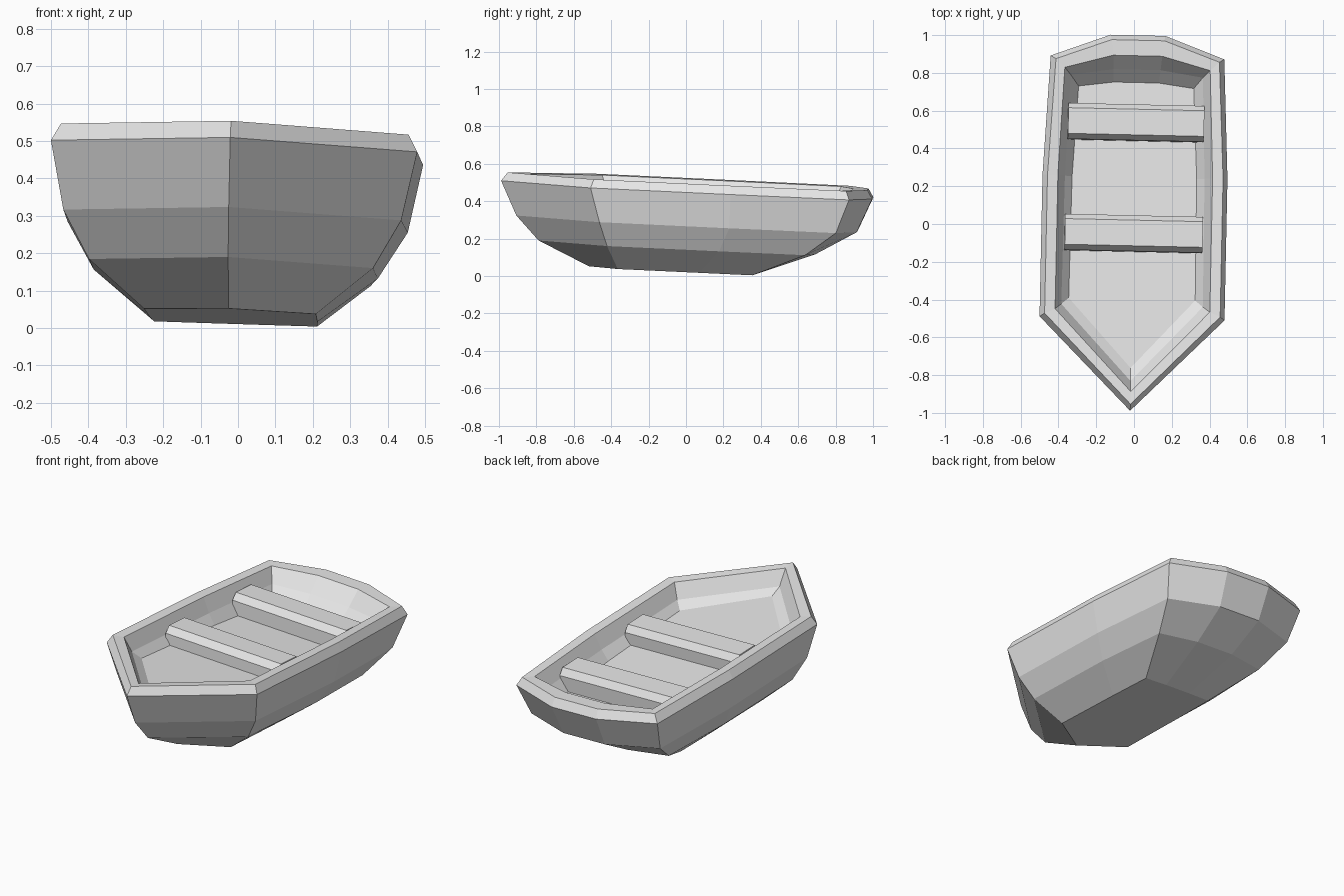
import bpy
import bmesh
from mathutils import Matrix, Euler

# Remove only the default cube
cube = bpy.data.objects.get("Cube")
if cube:
    bpy.data.objects.remove(cube, do_unlink=True)

# Single plain colour
grey = bpy.data.materials.new("pale_grey")
grey.use_nodes = True
colour = (0.8, 0.8, 0.8, 1.0)
grey.diffuse_color = colour
grey.node_tree.nodes["Principled BSDF"].inputs["Base Color"].default_value = colour

# The whole boat lists gently: pitch, roll and a slight yaw
LIST = Matrix.Translation((0, 0, 0.463)) @ Euler((-0.047, 0.032, -0.0225)).to_matrix().to_4x4()


def ring(height, bow, *side, slope=0.0):
    """Full symmetric outline from the bow point and one side's (x, y) points."""
    outline = [(0, bow)] + list(side) + [(-x, y) for x, y in reversed(side)]
    return [(x, y, height + slope * y) for x, y in outline]


def make_object(name, bm):
    """Turn a bmesh into a flat shaded object resting at the boat's list."""
    mesh = bpy.data.meshes.new(name)
    bm.transform(LIST)
    bm.to_mesh(mesh)
    bm.free()
    mesh.materials.append(grey)
    obj = bpy.data.objects.new(name, mesh)
    bpy.context.scene.collection.objects.link(obj)
    return obj


def loft(name, rings, cap_start=False, cap_end=False):
    """Skin a stack of outlines with quads, optionally closing the ends."""
    bm = bmesh.new()
    loops = [[bm.verts.new(p) for p in outline] for outline in rings]
    for lower, upper in zip(loops, loops[1:]):
        count = len(lower)
        for i in range(count):
            j = (i + 1) % count
            bm.faces.new((lower[i], lower[j], upper[j], upper[i]))
    if cap_start:
        bm.faces.new(list(reversed(loops[0])))
    if cap_end:
        bm.faces.new(loops[-1])
    return make_object(name, bm)


# Outlines: side points run front corner, midship, back corner, stern
keel = ring(-0.435, -0.5, (0.23, -0.34), (0.225, 0.1), (0.218, 0.38), (0.08, 0.385))
low_chine = ring(-0.31, -0.775, (0.38, -0.4), (0.38, 0.2), (0.35, 0.66), (0.12, 0.71))
high_chine = ring(-0.182, -0.9, (0.452, -0.445), (0.455, 0.25), (0.42, 0.82), (0.135, 0.925))
rim_edge = ring(0, -0.99, (0.49, -0.5), (0.49, 0.25), (0.46, 0.883), (0.145, 1))
rim_top = ring(0.046, -0.957, (0.465, -0.485), (0.465, 0.25), (0.433, 0.865), (0.14, 0.972))
rim_inner = ring(0.042, -0.89, (0.41, -0.46), (0.41, 0.25), (0.385, 0.82), (0.13, 0.89))
wall_middle = ring(-0.04, -0.83, (0.375, -0.43), (0.37, 0.25), (0.35, 0.785), (0.125, 0.82))
floor_edge = ring(-0.09, -0.76, (0.335, -0.395), (0.33, 0.25), (0.305, 0.73), (0.12, 0.755), slope=-0.03)

# Outer hull, bevelled rim, and inner lining with floor
loft("hull", [keel, low_chine, high_chine, rim_edge], cap_start=True)
loft("rim", [rim_edge, rim_top, rim_inner])
loft("lining_and_floor", [rim_inner, wall_middle, floor_edge], cap_end=True)


def bench(name, centre, half_length):
    """Plank seat with bevelled upper edges, extruded across the boat."""
    half, bevel, top, shoulder, base = 0.095, 0.027, 0.012, -0.025, -0.13
    front = [(-half, base), (-half, shoulder), (bevel - half, top)]
    profile = front + [(-y, z) for y, z in reversed(front)]
    bm = bmesh.new()
    left, right = [
        [bm.verts.new((x, centre + y, z)) for y, z in profile]
        for x in (half_length, -half_length)
    ]
    for i in range(len(profile)):
        j = (i + 1) % len(profile)
        bm.faces.new((left[i], left[j], right[j], right[i]))
    bm.faces.new(left)
    bm.faces.new(right)
    bmesh.ops.recalc_face_normals(bm, faces=bm.faces[:])
    return make_object(name, bm)


# Two seats across the boat
bench("front_bench", -0.048, 0.365)
bench("back_bench", 0.54, 0.36)
